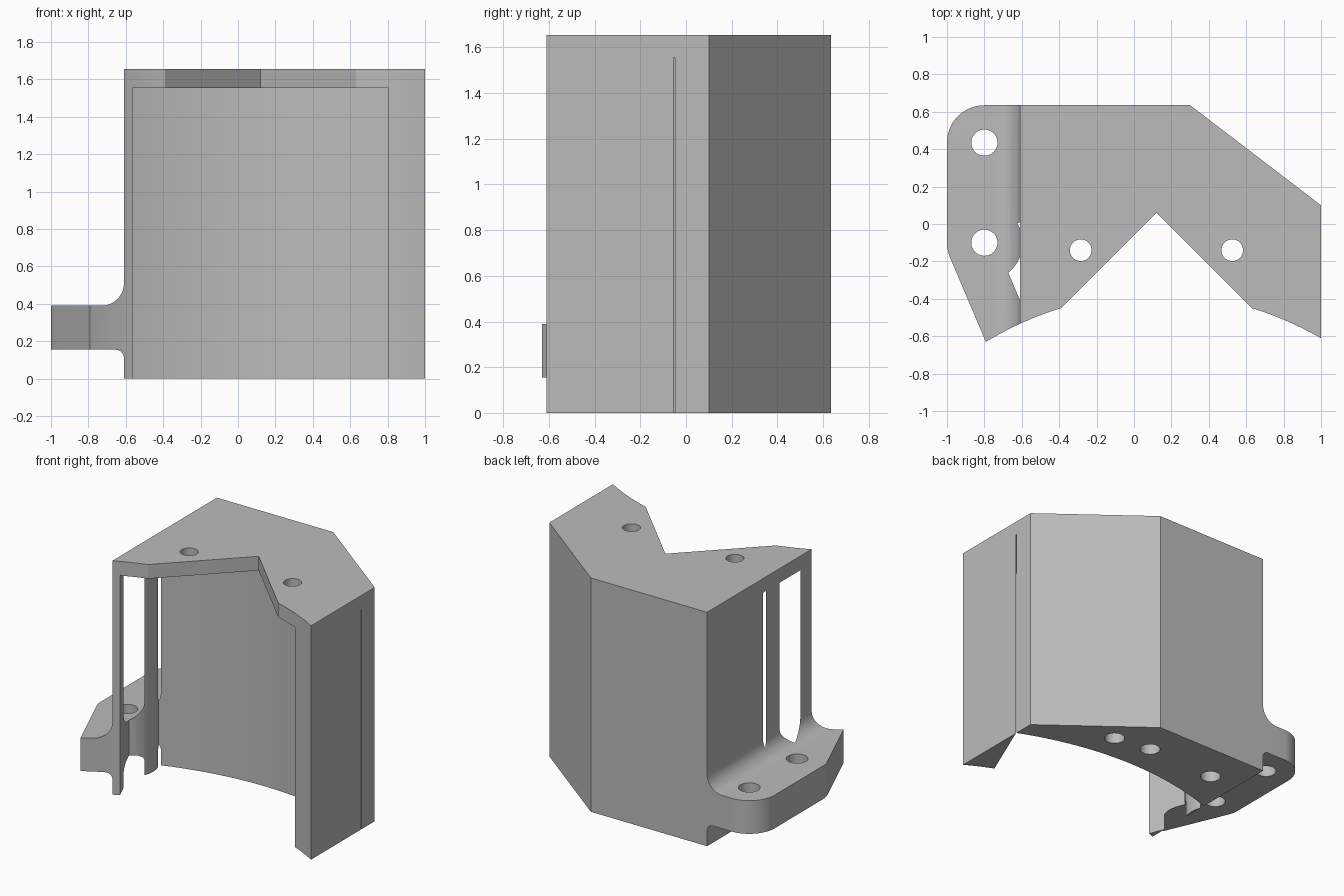
import bpy, bmesh
from math import sin, cos, radians, sqrt

cube = bpy.data.objects.get("Cube")
if cube:
    bpy.data.objects.remove(cube, do_unlink=True)

HEIGHT, POCKET_TOP = 1.655, 1.555
CX, CY = 0.12, -2.124          # shared centre of the curved front and the pocket
FRONT_R, POCKET_R, POCKET_ANGLE = 1.75, 2.2545, 23.03


def arc(x, y, r, start, end, steps):
    """Points on an arc, in degrees."""
    angles = [radians(start + (end - start) * i / steps) for i in range(steps + 1)]
    return [(x + r * cos(a), y + r * sin(a)) for a in angles]


def front_curve(x0, x1, steps=10):
    """Points on the curved front between two x positions."""
    xs = [x0 + (x1 - x0) * i / steps for i in range(steps + 1)]
    return [(x, CY + sqrt(FRONT_R ** 2 - (x - CX) ** 2)) for x in xs]


def prism(name, outline, low, high, axis="z"):
    """Extrude a closed outline along z, or an xz outline along y."""
    place = (lambda a, b, c: (a, b, c)) if axis == "z" else (lambda a, b, c: (a, c, b))
    bm = bmesh.new()
    bottom = [bm.verts.new(place(a, b, low)) for a, b in outline]
    top = [bm.verts.new(place(a, b, high)) for a, b in outline]
    bm.faces.new(bottom)
    bm.faces.new(top)
    n = len(outline)
    for i in range(n):
        j = (i + 1) % n
        bm.faces.new((bottom[i], bottom[j], top[j], top[i]))
    bmesh.ops.recalc_face_normals(bm, faces=bm.faces)
    mesh = bpy.data.meshes.new(name)
    bm.to_mesh(mesh)
    bm.free()
    obj = bpy.data.objects.new(name, mesh)
    bpy.context.collection.objects.link(obj)
    return obj


def cylinder(name, x, y, r, low, high):
    return prism(name, arc(x, y, r, 0, 360, 48)[:-1], low, high)


def combine(target, tool, operation):
    """Apply a boolean and remove the helper."""
    tool.hide_render = True
    mod = target.modifiers.new("cut", "BOOLEAN")
    mod.operation, mod.solver, mod.object = operation, "EXACT", tool
    bpy.ops.object.select_all(action="DESELECT")
    bpy.context.view_layer.objects.active = target
    target.select_set(True)
    bpy.ops.object.modifier_apply(modifier=mod.name)
    bpy.data.objects.remove(tool, do_unlink=True)


# Plan of the housing and its mounting flange
plan = [(1, 0.1), (0.3, 0.635)]
plan += arc(-0.8, 0.435, 0.2, 90, 180, 16)
plan += arc(-0.8, -0.1, 0.2, 180, 203, 5)
plan += front_curve(-0.792, -0.39)
plan += [(CX, 0.06)]
plan += front_curve(0.63, 1)
housing = prism("bracket_housing", plan, 0, HEIGHT)

# Side profile: tall body with a filleted flange
profile = [(1.1, -0.1), (1.1, 1.8), (-0.61, 1.8)]
profile += arc(-0.73, 0.51, 0.12, 0, -90, 12)
profile += [(-1.1, 0.39), (-1.1, 0.155)]
profile += arc(-0.655, 0.11, 0.045, 90, 0, 8)
profile += [(-0.61, -0.1)]
combine(housing, prism("profile_cutter", profile, -1, 1, "y"), "INTERSECT")

# Curved pocket, leaving the round boss standing
sector = arc(CX, CY, POCKET_R, 90 - POCKET_ANGLE, 90 + POCKET_ANGLE, 32)
sector += arc(CX, CY, 1.5, 90 + POCKET_ANGLE, 90 - POCKET_ANGLE, 4)
pocket = prism("pocket_cutter", sector, -0.1, POCKET_TOP)
combine(pocket, cylinder("boss", -0.8, -0.1, 0.205, -0.3, 1.8), "DIFFERENCE")
combine(housing, pocket, "DIFFERENCE")

# Holes: top plate, flange, and blind holes in the base
holes = [(x, -0.14, 0.058, 1.5, 1.8) for x in (-0.285, 0.525)]
holes += [(-0.8, y, 0.07, 0.05, 0.6) for y in (-0.1, 0.435)]
holes += [(x, y, 0.068, -0.1, 0.35) for x, y in ((0.444, 0.325), (0.164, 0.365), (-0.387, 0.345))]
for hole in holes:
    combine(housing, cylinder("hole_cutter", *hole), "DIFFERENCE")

# Material and shading
grey = bpy.data.materials.new("plain_grey")
grey.use_nodes = True
colour = (0.5, 0.5, 0.5, 1)
grey.diffuse_color = colour
grey.node_tree.nodes["Principled BSDF"].inputs["Base Color"].default_value = colour
housing.data.materials.clear()
housing.data.materials.append(grey)
for poly in housing.data.polygons:
    poly.material_index = 0
bpy.ops.object.select_all(action="DESELECT")
housing.select_set(True)
bpy.context.view_layer.objects.active = housing
bpy.ops.object.shade_smooth_by_angle(angle=radians(15))
